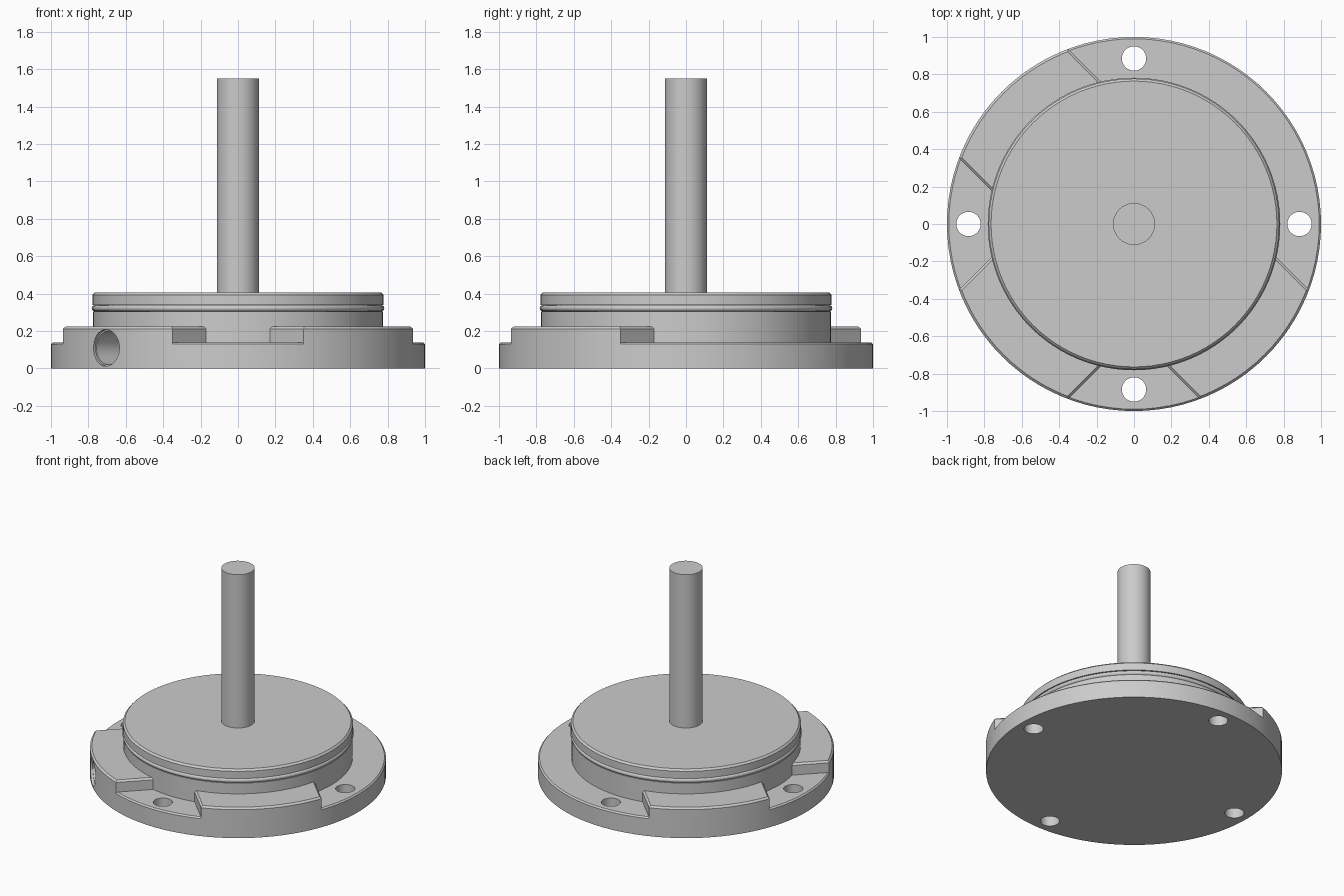
import bpy, bmesh, math
from mathutils import Matrix, Vector

cube = bpy.data.objects.get("Cube")
if cube:
    bpy.data.objects.remove(cube, do_unlink=True)

steel = bpy.data.materials.new("light_grey_metal")
steel.use_nodes = True
steel.diffuse_color = (0.6, 0.6, 0.6, 1)
steel.node_tree.nodes["Principled BSDF"].inputs["Base Color"].default_value = (0.6, 0.6, 0.6, 1)


def finish(bm, name):
    bmesh.ops.recalc_face_normals(bm, faces=bm.faces)
    mesh = bpy.data.meshes.new(name)
    bm.to_mesh(mesh)
    bm.free()
    mesh.materials.append(steel)
    ob = bpy.data.objects.new(name, mesh)
    bpy.context.collection.objects.link(ob)
    return ob


def lathe(name, profile, steps=96, closed=False):
    """Revolve (radius, height) points about z."""
    bm = bmesh.new()
    vs = [bm.verts.new((r, 0, z)) for r, z in profile]
    edges = [bm.edges.new(p) for p in zip(vs, vs[1:])]
    if closed:
        edges.append(bm.edges.new((vs[-1], vs[0])))
    bmesh.ops.spin(bm, geom=vs + edges, cent=(0, 0, 0), axis=(0, 0, 1),
                   angle=math.tau, steps=steps)
    bmesh.ops.remove_doubles(bm, verts=bm.verts, dist=1e-5)
    bmesh.ops.dissolve_limit(bm, angle_limit=0.01, verts=bm.verts, edges=bm.edges)
    return finish(bm, name)


def cut(target, cutter):
    """Subtract the cutter, then discard it."""
    cutter.hide_render = True
    mod = target.modifiers.new("cut", 'BOOLEAN')
    mod.operation = 'DIFFERENCE'
    mod.solver = 'EXACT'
    mod.object = cutter
    bpy.context.view_layer.objects.active = target
    bpy.ops.object.modifier_apply(modifier=mod.name)
    bpy.data.objects.remove(cutter, do_unlink=True)


def recess_outlines(k, far=1.5):
    """Areas between the pads: two wedges and one large open corner."""
    e = k + far
    return [[(0, -k), (-far, -e), (far, -e)],
            [(-k, 0), (-e, far), (-e, -far)],
            [(k, 0), (e, -far), (e, e), (-far, e), (0, k)]]


# Flange at full pad height, with chamfered rim
RIM, PAD_TOP, FLOOR, BEVEL = 1.0, 0.225, 0.14, 0.013
flange = lathe("flange", [(0, 0), (RIM, 0), (RIM, PAD_TOP - BEVEL),
                          (RIM - BEVEL, PAD_TOP), (0, PAD_TOP)])

# Recess cutter, flared at the top so that the pad edges are chamfered
K, TOP = 0.585, 0.3
flare_z = PAD_TOP - BEVEL
levels = [(0.08, K), (flare_z, K), (TOP, K - (TOP - flare_z) * math.sqrt(2))]
bm = bmesh.new()
for part in range(3):
    rings = [[bm.verts.new((x, y, z)) for x, y in recess_outlines(k)[part]]
             for z, k in levels]
    n = len(rings[0])
    for low, high in zip(rings, rings[1:]):
        for i in range(n):
            j = (i + 1) % n
            bm.faces.new((low[i], low[j], high[j], high[i]))
    bm.faces.new(rings[0])
    bm.faces.new(rings[-1])
recess = finish(bm, "recess_cutter")
low_disc = lathe("low_disc_cutter", [(0, 0.05), (1.03, 0.05), (1.03, 0.1),
                                     (0.99, FLOOR), (0, FLOOR)])
cut(recess, low_disc)
cut(flange, recess)

# Four bolt holes
for i in range(4):
    a = i * math.pi / 2
    hole = lathe("hole_cutter", [(0, -0.1), (0.065, -0.1), (0.065, 0.4), (0, 0.4)], 40)
    hole.data.transform(Matrix.Translation((0.885 * math.cos(a), 0.885 * math.sin(a), 0)))
    cut(flange, hole)

# Stepped side port through one pad
port = lathe("port_cutter", [(0, 0.775), (0.09, 0.775), (0.09, 0.98),
                             (0.098, 0.98), (0.098, 1.2), (0, 1.2)], 48)
outward = Vector((-1, -1, 0)).to_track_quat('Z', 'Y').to_matrix().to_4x4()
port.data.transform(Matrix.Translation((0, 0, 0.11)) @ outward)
cut(flange, port)

# Hub with a seal groove
hub = lathe("hub", [(0, 0.13), (0.775, 0.13), (0.775, 0.305), (0.75, 0.305),
                    (0.75, 0.34), (0.777, 0.34), (0.777, 0.394), (0.764, 0.407),
                    (0, 0.407)])

# Seal ring sitting in the groove
seal = lathe("seal_ring", [(0.765 + 0.017 * math.cos(i * math.tau / 12),
                            0.322 + 0.017 * math.sin(i * math.tau / 12))
                           for i in range(12)], closed=True)

# Central shaft
shaft = lathe("shaft", [(0, 0.39), (0.112, 0.39), (0.112, 1.55), (0, 1.55)], 64)

# Smooth round walls, sharp edges kept
bpy.ops.object.select_all(action='DESELECT')
for ob in (flange, hub, seal, shaft):
    ob.select_set(True)
bpy.context.view_layer.objects.active = flange
bpy.ops.object.shade_smooth_by_angle(angle=math.radians(31))
